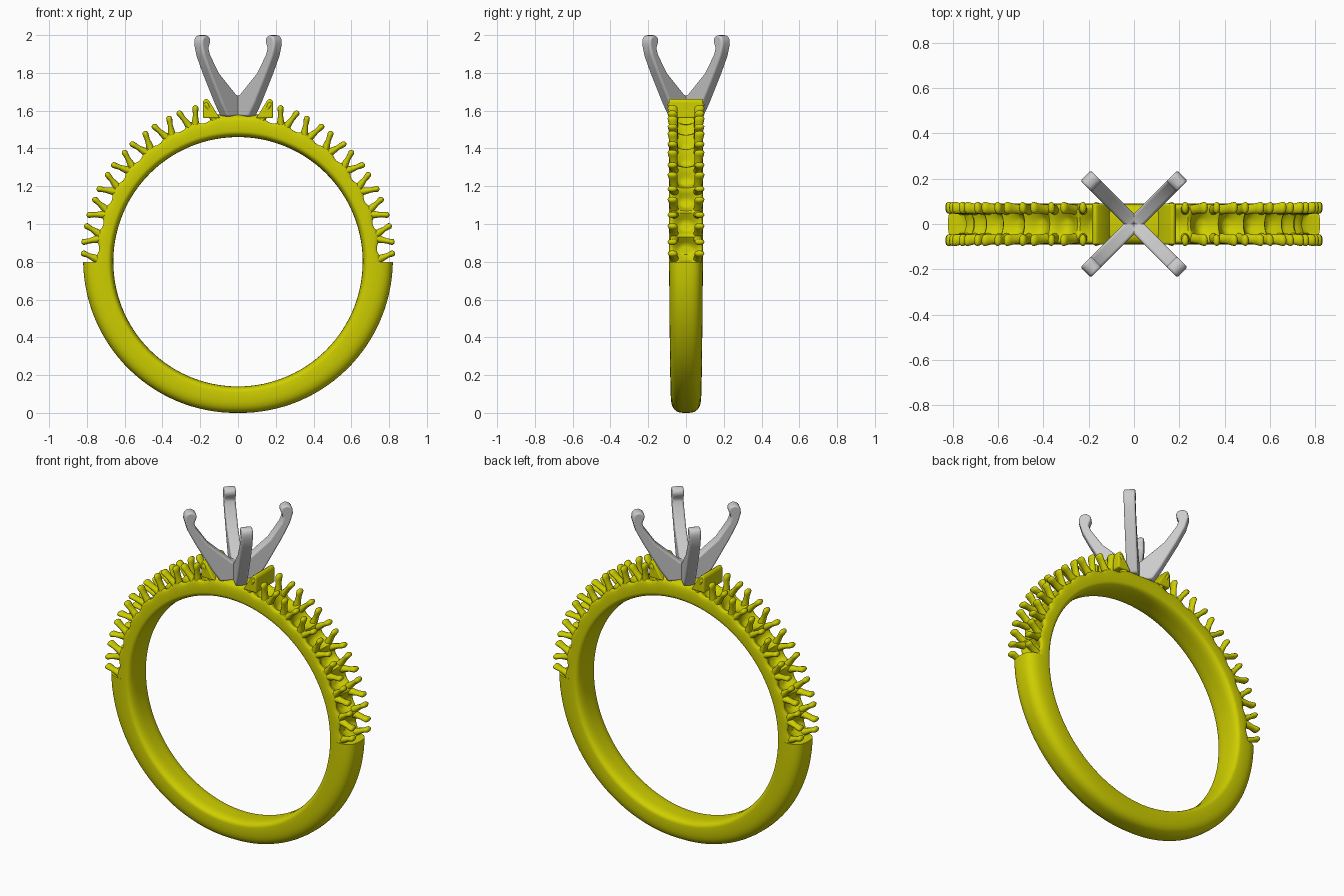
import bpy, bmesh, math
from mathutils import Vector

if "Cube" in bpy.data.objects:
    bpy.data.objects.remove(bpy.data.objects["Cube"])

CZ = 0.80                      # centre height of the finger hole
STEP, FIRST, COUNT = 10.2, 8.3, 8   # stone seats along each shoulder (degrees)


def material(name, rgb):
    m = bpy.data.materials.new(name)
    m.diffuse_color = (*rgb, 1)
    m.use_nodes = True
    m.node_tree.nodes["Principled BSDF"].inputs["Base Color"].default_value = m.diffuse_color
    return m


GOLD = material("yellow_gold", (0.62, 0.62, 0.0))


def finish(bm, name, mat=None, angle=40, bevel=0):
    bmesh.ops.remove_doubles(bm, verts=bm.verts, dist=1e-5)
    bmesh.ops.recalc_face_normals(bm, faces=bm.faces)
    me = bpy.data.meshes.new(name)
    bm.to_mesh(me)
    bm.free()
    ob = bpy.data.objects.new(name, me)
    bpy.context.collection.objects.link(ob)
    if mat:
        me.materials.append(mat)
    bpy.ops.object.select_all(action='DESELECT')
    bpy.context.view_layer.objects.active = ob
    ob.select_set(True)
    if bevel:
        b = ob.modifiers.new("bevel", 'BEVEL')
        b.width, b.segments, b.limit_method = bevel, 4, 'ANGLE'
        b.angle_limit = math.radians(35)
    bpy.ops.object.shade_smooth_by_angle(angle=math.radians(angle))
    return ob


def bridge(bm, rings, closed=False):
    n = len(rings[0])
    for i in range(len(rings) - (0 if closed else 1)):
        a, b = rings[i], rings[(i + 1) % len(rings)]
        for j in range(n):
            k = (j + 1) % n
            bm.faces.new((a[j], a[k], b[k], b[j]))


def polar(deg, r, y):
    t = math.radians(deg)
    return Vector((r * math.sin(t), y, CZ + r * math.cos(t)))


def extrude(bm, points, axis, half):
    # flat profile given as 3D points, thickened both ways along axis
    rings = [[bm.verts.new(Vector(p) + axis * half * s) for p in points] for s in (-1, 1)]
    bridge(bm, rings)
    bm.faces.new(rings[0])
    bm.faces.new(rings[1])


# shank: plain lower half, scalloped stone seats on the upper half
def section(bm, deg, upper):
    t = abs(deg if deg <= 180 else deg - 360)
    low = max(0, (t - 90) / 90)
    split, hw = 0.70, 0.09 - 0.01 * low
    ring, n = [], 48
    for j in range(n):
        a = 2 * math.pi * (j + 0.5) / n
        v, outer = math.sin(a), math.cos(a) > 0
        p = (4 if upper else 3) if outer else 3
        u = (1 - abs(v) ** p) ** (1 / p)
        y = hw * v
        if not outer:
            r = split - 0.04 * u
        else:
            R = 0.82 - 0.02 * low
            if upper:
                R = 0.79 - 0.025 * t / 90
                R = min(R, 0.78 / math.cos(math.radians(t))) if t < 9 else R
                f = (t - FIRST) / STEP
                if 0 < f < COUNT:
                    d = math.hypot((f - math.floor(f) - 0.5) * 0.139, y)
                    R -= max(0, min(0.05, 0.07 * (1 - d / 0.085)))
                    R -= 0.014 * math.sin(math.pi * (f % 1)) ** 2
            r = split + (max(R, 0.715) - split) * u
        ring.append(bm.verts.new(polar(deg, r, y)))
    return ring


bm = bmesh.new()
stations = [(d, True) for d in range(-90, 91)] + [(d, False) for d in range(90, 271, 3)]
bridge(bm, [section(bm, d, up) for d, up in stations], closed=True)
finish(bm, "shank", GOLD)


# small bead prongs, fanned in pairs from each point between seats
def bead_prong(bm, deg, lean, side, drop):
    base = polar(deg + lean * 0.6, 0.735, side * 0.060)
    tip = polar(deg + lean * 3.3, 0.866 - drop, side * 0.073)
    axis = tip - base
    tangent = axis.cross(Vector((0, 1, 0))).normalized()
    rings = []
    for f, w, h in ((0, .024, .024), (.35, .018, .022), (.6, .013, .022), (.78, .015, .025),
                    (.9, .016, .026), (.97, .011, .020), (1, .004, .008)):
        c = base + axis * f
        rings.append([bm.verts.new(c + tangent * w * math.cos(q * math.pi / 6)
                                   + Vector((0, h * math.sin(q * math.pi / 6), 0)))
                      for q in range(12)])
    bridge(bm, rings)
    bm.faces.new(rings[0])
    bm.faces.new(rings[-1])


bm = bmesh.new()
for s in (-1, 1):
    for k in range(COUNT + 1):
        for lean in (-1, 1):
            if (k, lean) in ((0, -1), (COUNT, 1)):
                continue
            for side in (-1, 1):
                deg = FIRST + k * STEP
                bead_prong(bm, s * deg, s * lean, side, 0.035 * deg / 90)
finish(bm, "bead_prongs", GOLD, 60)

# sloped end walls either side of the centre setting
bm = bmesh.new()
for s in (-1, 1):
    wall = [(.095, 1.56), (.115, 1.59), (.155, 1.655), (.172, 1.665), (.185, 1.65), (.185, 1.56)]
    extrude(bm, [(s * x, 0, z) for x, z in wall], Vector((0, 1, 0)), 0.09)
finish(bm, "end_walls", GOLD, 40, 0.008)

# four diagonal claws of the centre setting, with rounded hooked tips
profile = [(0, 1.57), (.105, 1.57), (.15, 1.64), (.24, 1.80), (.285, 1.89), (.302, 1.95),
           (.300, 1.98), (.285, 1.997), (.262, 2.0), (.240, 1.99), (.232, 1.97),
           (.240, 1.95), (.248, 1.93), (.235, 1.895), (.17, 1.80), (.04, 1.685), (0, 1.67)]
for name, ang in (("back_right", 45), ("back_left", 135), ("front_left", 225), ("front_right", 315)):
    c, s = math.cos(math.radians(ang)), math.sin(math.radians(ang))
    bm = bmesh.new()
    extrude(bm, [(r * c, r * s, z) for r, z in profile], Vector((-s, c, 0)), 0.032)
    finish(bm, name + "_claw", None, 40, 0.012)
